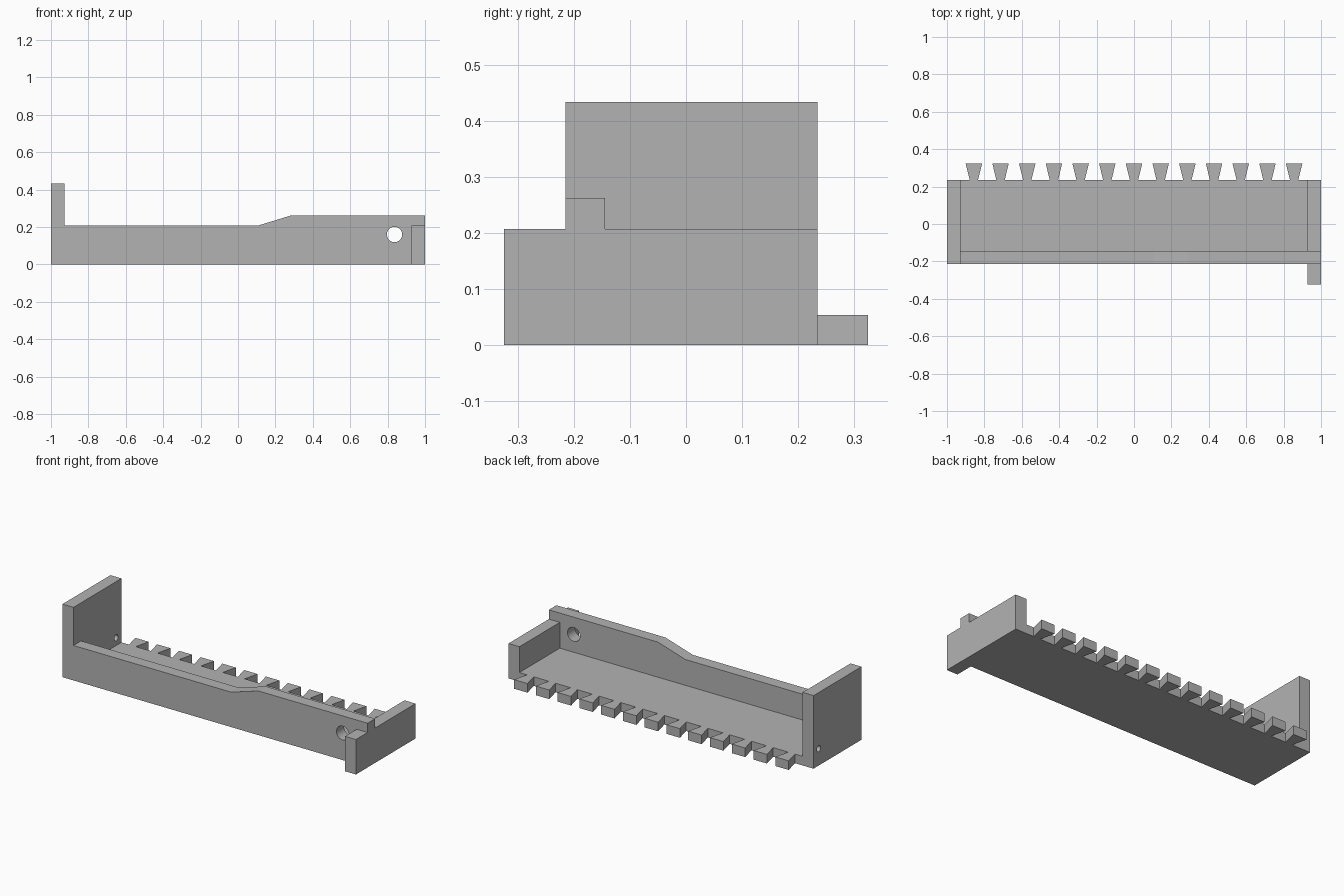
import bpy, bmesh
from math import pi
from mathutils import Vector

cube = bpy.data.objects.get("Cube")
if cube:
    bpy.data.objects.remove(cube)

grey = bpy.data.materials.new("plain grey")
grey.use_nodes = True
grey.diffuse_color = (0.45, 0.45, 0.45, 1)
grey.node_tree.nodes["Principled BSDF"].inputs["Base Color"].default_value = grey.diffuse_color

# Shared levels
FRONT, BACK = -0.215, 0.234
WALL_BACK = -0.144
FLOOR_TOP, RIM = 0.054, 0.207
INNER = 0.928


def prism(bm, points, offset):
    """Extrude a closed outline by an offset vector."""
    face = bm.faces.new([bm.verts.new(p) for p in points])
    new = bmesh.ops.extrude_face_region(bm, geom=[face])["geom"]
    verts = [v for v in new if isinstance(v, bmesh.types.BMVert)]
    bmesh.ops.translate(bm, verts=verts, vec=Vector(offset))


def make(name, prisms):
    bm = bmesh.new()
    for points, offset in prisms:
        prism(bm, points, offset)
    bmesh.ops.recalc_face_normals(bm, faces=bm.faces)
    mesh = bpy.data.meshes.new(name)
    bm.to_mesh(mesh)
    bm.free()
    mesh.materials.append(grey)
    ob = bpy.data.objects.new(name, mesh)
    bpy.context.collection.objects.link(ob)
    return ob


def block(name, x0, x1, y0, y1, z1):
    base = [(x0, y0, 0), (x1, y0, 0), (x1, y1, 0), (x0, y1, 0)]
    return make(name, [(base, (0, 0, z1))])


def drill(target, name, location, radius, rotation):
    """Cut a round hole through the target and bake it in."""
    bpy.ops.mesh.primitive_cylinder_add(vertices=32, radius=radius, depth=0.3,
                                        location=location, rotation=rotation)
    cutter = bpy.context.object
    cutter.name = name
    cutter.hide_render = True
    cutter.data.materials.append(grey)
    mod = target.modifiers.new("hole", 'BOOLEAN')
    mod.operation = 'DIFFERENCE'
    mod.solver = 'EXACT'
    mod.object = cutter
    bpy.context.view_layer.objects.active = target
    bpy.ops.object.modifier_apply(modifier=mod.name)
    bpy.data.objects.remove(cutter)


# Floor and end walls
block("floor", -INNER, INNER, WALL_BACK, BACK, FLOOR_TOP)
tall_wall = block("tall_end_wall", -1, -INNER, FRONT, BACK, 0.433)
block("short_end_wall", INNER, 1, WALL_BACK, BACK, RIM)
block("front_tab", INNER, 1, -0.324, FRONT, RIM)

# Front wall with its raised, ramped section
outline = [(-INNER, 0), (1, 0), (1, 0.262), (0.285, 0.262), (0.105, RIM), (-INNER, RIM)]
front_wall = make("front_wall", [([(x, FRONT, z) for x, z in outline],
                                  (0, WALL_BACK - FRONT, 0))])

# Round holes through the walls
drill(front_wall, "front_hole_cutter", (0.837, -0.18, 0.16), 0.041, (pi / 2, 0, 0))
drill(tall_wall, "end_hole_cutter", (-0.965, 0.185, 0.1), 0.018, (0, pi / 2, 0))

# Row of dovetail teeth along the back edge of the floor
teeth = []
for i in range(-6, 7):
    x = i * 0.1427
    teeth.append(([(x - 0.022, BACK, 0), (x + 0.022, BACK, 0),
                   (x + 0.044, 0.324, 0), (x - 0.044, 0.324, 0)], (0, 0, FLOOR_TOP)))
make("dovetail_teeth", teeth)
